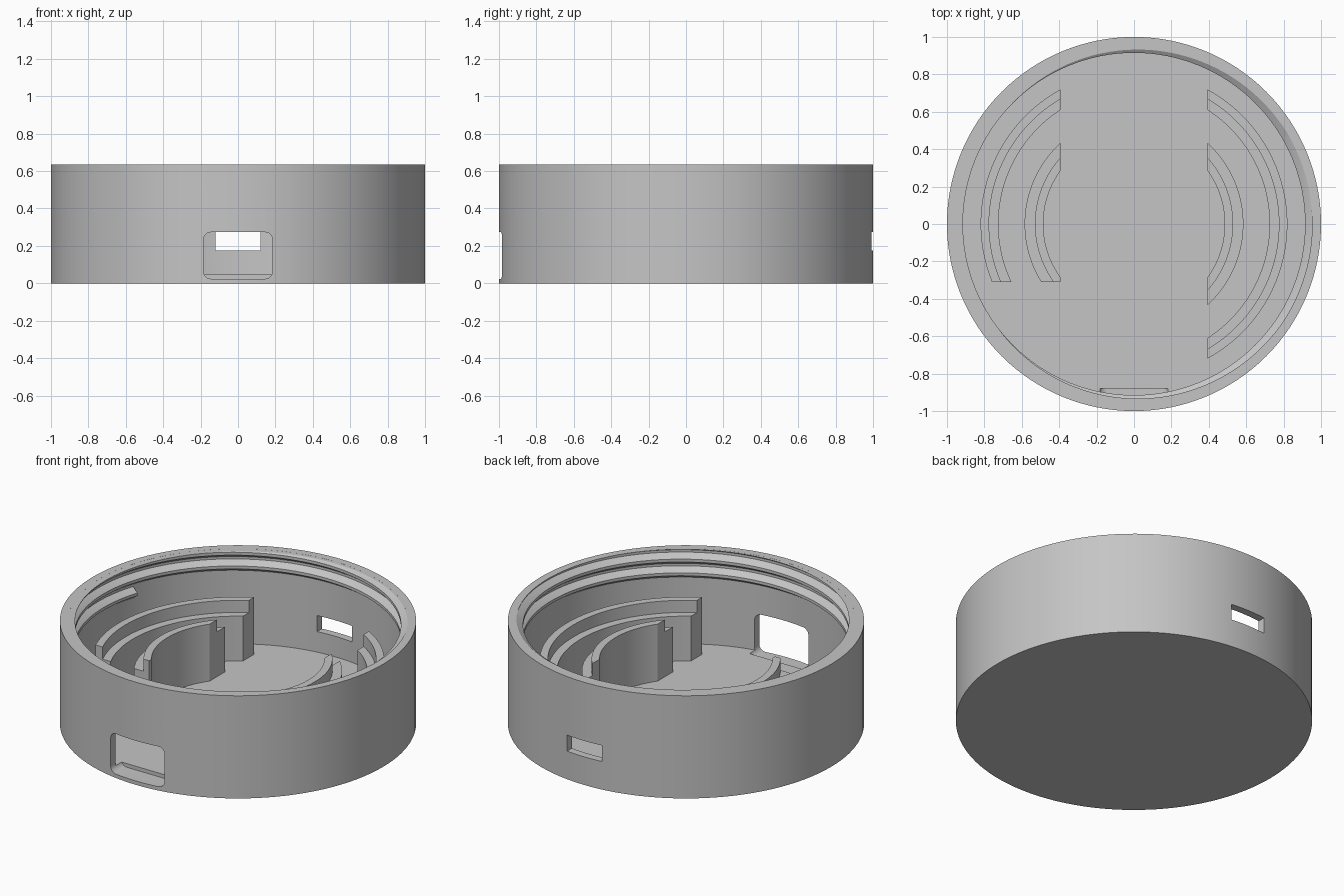
import bpy, bmesh, math
from mathutils import Vector

if "Cube" in bpy.data.objects:
    bpy.data.objects.remove(bpy.data.objects["Cube"])

H, FLOOR, R_IN = 0.636, 0.047, 0.953
SEG = 128
grey = bpy.data.materials.new("plain grey")
grey.diffuse_color = (0.56, 0.56, 0.56, 1)
grey.use_nodes = True
grey.node_tree.nodes["Principled BSDF"].inputs["Base Color"].default_value = grey.diffuse_color


def finish(bm, name):
    bmesh.ops.recalc_face_normals(bm, faces=bm.faces)
    me = bpy.data.meshes.new(name)
    bm.to_mesh(me)
    bm.free()
    me.materials.append(grey)
    ob = bpy.data.objects.new(name, me)
    bpy.context.collection.objects.link(ob)
    return ob


def smooth(ob):
    bpy.ops.object.select_all(action='DESELECT')
    ob.select_set(True)
    bpy.context.view_layer.objects.active = ob
    bpy.ops.object.shade_smooth_by_angle(angle=math.radians(25))


def sweep(profile, angles, rise=0.0, closed=False):
    """Turn an (r, z) section around z, climbing by rise per turn."""
    bm = bmesh.new()
    rings = [[bm.verts.new((r * math.cos(a), r * math.sin(a), z + rise * a / math.tau))
              for r, z in profile] for a in angles]
    n = len(profile)
    pairs = list(zip(rings, rings[1:])) + ([(rings[-1], rings[0])] if closed else [])
    for p, q in pairs:
        for i in range(n):
            j = (i + 1) % n
            bm.faces.new((p[i], q[i], q[j], p[j]))
    if not closed:
        bm.faces.new(rings[0])
        bm.faces.new(rings[-1])
    return bm


def trim(bm, co, no):
    """Cut away the side the normal points to and close the cut."""
    geom = bm.verts[:] + bm.edges[:] + bm.faces[:]
    bmesh.ops.bisect_plane(bm, geom=geom, dist=1e-6, plane_co=Vector(co),
                           plane_no=Vector(no), clear_outer=True)
    bmesh.ops.holes_fill(bm, edges=[e for e in bm.edges if e.is_boundary], sides=0)


def rounded_cutter(name, hw, z0, z1, rad, y0, y1):
    pts = []
    for k, (sx, z) in enumerate(((1, z1 - rad), (-1, z1 - rad), (-1, z0 + rad), (1, z0 + rad))):
        for s in range(7 if rad else 1):
            a = math.pi / 2 * (k + s / 6)
            pts.append((sx * (hw - rad) + rad * math.cos(a), z + rad * math.sin(a)))
    bm = bmesh.new()
    face = bm.faces.new([bm.verts.new((x, y0, z)) for x, z in pts])
    ext = bmesh.ops.extrude_face_region(bm, geom=[face])
    bmesh.ops.translate(bm, vec=(0, y1 - y0, 0),
                        verts=[v for v in ext["geom"] if isinstance(v, bmesh.types.BMVert)])
    ob = finish(bm, name)
    ob.hide_render = True
    return ob


# round cup: outer wall, rim, inner wall, floor
full = [math.tau * i / SEG for i in range(SEG)]
bm = sweep([(1, 0), (1, H), (R_IN, H), (R_IN, FLOOR)], full, closed=True)
# replace the sloped band below the wall with flat base and floor discs
slope = [f for f in bm.faces if min(v.co.z for v in f.verts) < 0.01
         and max(v.co.z for v in f.verts) < 0.1]
bmesh.ops.delete(bm, geom=slope, context='FACES_ONLY')
bmesh.ops.holes_fill(bm, edges=[e for e in bm.edges if e.is_boundary], sides=0)
cup = finish(bm, "cup_shell")

# front connector window (slightly sunk into the floor) and back slot
for cutter in (rounded_cutter("front_window_cutter", 0.185, 0.024, 0.273, 0.04, -1.1, -0.88),
               rounded_cutter("back_slot_cutter", 0.12, 0.174, 0.273, 0, 0.85, 1.1)):
    mod = cup.modifiers.new("cut", 'BOOLEAN')
    mod.operation = 'DIFFERENCE'
    mod.solver = 'EXACT'
    mod.object = cutter
    bpy.context.view_layer.objects.active = cup
    bpy.ops.object.modifier_apply(modifier=mod.name)
    bpy.data.objects.remove(cutter)
smooth(cup)

# internal screw thread, trimmed flush with the rim
PITCH = 0.085
turns = [math.pi + math.tau * i / SEG for i in range(int(-2.05 * SEG), int(0.6 * SEG))]
z = H - PITCH / 2
bm = sweep([(0.965, z - 0.04), (R_IN, z - 0.035), (0.915, z - 0.009),
            (0.915, z + 0.009), (R_IN, z + 0.035), (0.965, z + 0.04)], turns, PITCH)
trim(bm, (0, 0, H - 0.0003), (0, 0, 1))
smooth(finish(bm, "screw_thread"))

# stepped curved rails, with their ledges facing each other
TALL, LEDGE, BASE = 0.40, 0.325, FLOOR - 0.01
outer = [(0.725, BASE), (0.82, BASE), (0.82, TALL), (0.775, TALL), (0.775, LEDGE), (0.725, LEDGE)]
inner = [(0.485, BASE), (0.585, BASE), (0.585, LEDGE), (0.53, LEDGE), (0.53, TALL), (0.485, TALL)]
for side, sx in (("left", -1), ("right", 1)):
    mid = math.pi if sx < 0 else 0
    for label, prof in (("outer", outer), ("inner", inner)):
        bm = sweep(prof, [mid + math.radians(a) for a in range(-76, 77, 2)])
        trim(bm, (sx * 0.393, 0, 0), (-sx, 0, 0))
        if sx < 0:  # left rails are shorter at the front
            trim(bm, (0, -0.31, 0), (0, -1, 0))
        smooth(finish(bm, f"{side}_{label}_rail"))
